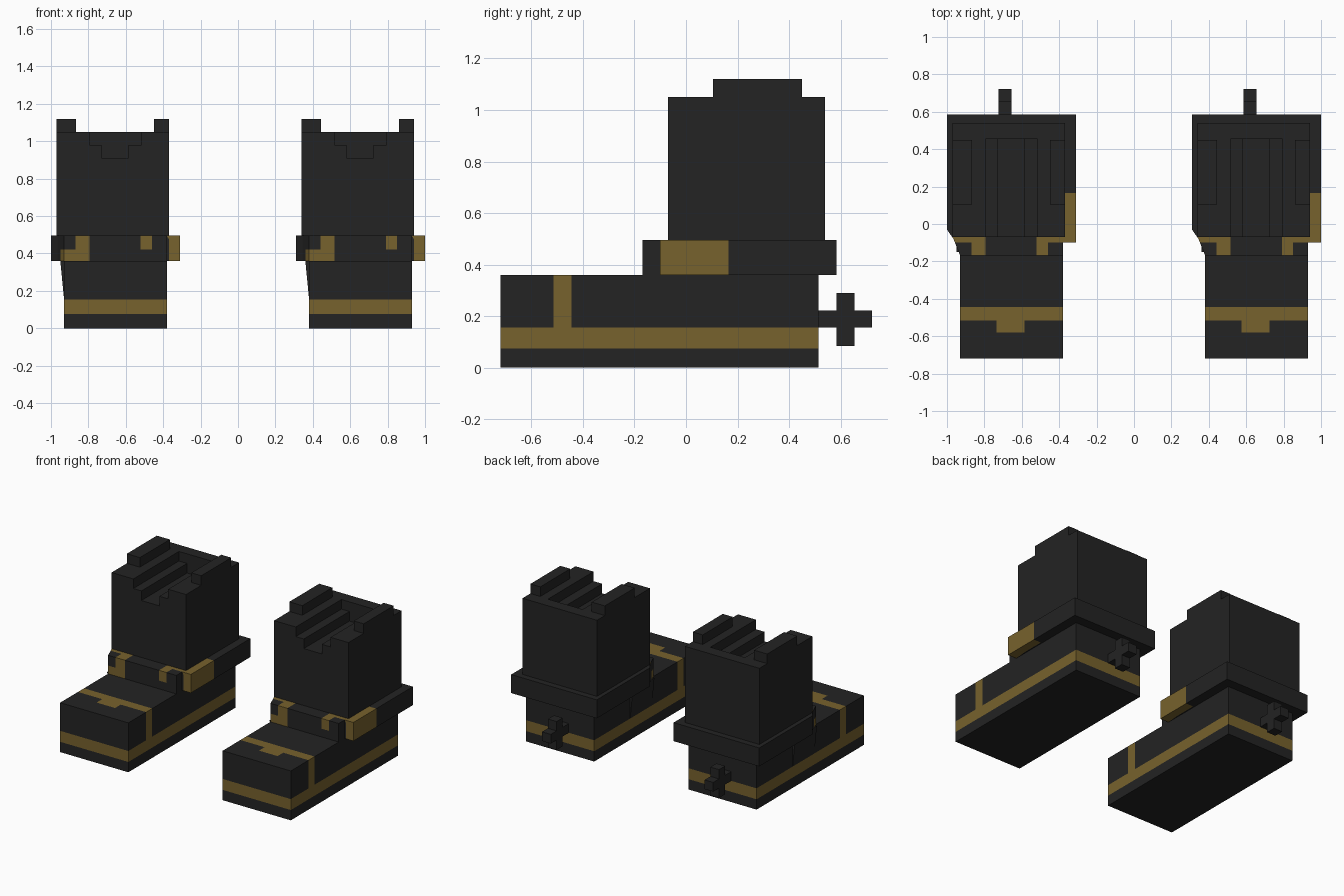
import bpy, bmesh
from mathutils import Vector

if "Cube" in bpy.data.objects:
    bpy.data.objects.remove(bpy.data.objects["Cube"])


def material(name, rgb):
    m = bpy.data.materials.new(name)
    m.diffuse_color = (*rgb, 1)
    m.use_nodes = True
    m.node_tree.nodes["Principled BSDF"].inputs["Base Color"].default_value = m.diffuse_color
    return m


MATS = [material("charcoal", (0.017, 0.017, 0.017)), material("old_gold", (0.185, 0.122, 0.026))]
AXIS = {"x": 0, "y": 1, "z": 2}


def prism(points, axis, lo, hi):
    """Extrude a 2D outline along an axis into a closed solid."""
    def place(p, d):
        return {"x": (d, p[0], p[1]), "y": (p[0], d, p[1]), "z": (p[0], p[1], d)}[axis]
    bm = bmesh.new()
    f = bm.faces.new([bm.verts.new(place(p, lo)) for p in points])
    ext = bmesh.ops.extrude_face_region(bm, geom=[f], use_keep_orig=True)["geom"]
    step = Vector((0, 0, 0))
    step[AXIS[axis]] = hi - lo
    bmesh.ops.translate(bm, vec=step, verts=[v for v in ext if isinstance(v, bmesh.types.BMVert)])
    bmesh.ops.recalc_face_normals(bm, faces=bm.faces[:])
    return bm


def box(x0, x1, y0, y1, z0, z1):
    return prism([(x0, y0), (x1, y0), (x1, y1), (x0, y1)], "z", z0, z1)


def cut(bm, **planes):
    """Split all faces along axis-aligned planes so details can be coloured."""
    bmesh.ops.triangulate(bm, faces=bm.faces[:])
    for axis, values in planes.items():
        for v in values:
            co, no = Vector((0, 0, 0)), Vector((0, 0, 0))
            co[AXIS[axis]], no[AXIS[axis]] = v, 1
            bmesh.ops.bisect_plane(bm, geom=bm.verts[:] + bm.edges[:] + bm.faces[:],
                                   dist=1e-5, plane_co=co, plane_no=no)


def finish(name, bm, gold=None):
    """Make the left boot part and its linked right boot copy."""
    bmesh.ops.recalc_face_normals(bm, faces=bm.faces[:])
    if gold:
        for f in bm.faces:
            f.material_index = int(gold(f.calc_center_median(), f.normal))
    me = bpy.data.meshes.new(name)
    bm.to_mesh(me)
    bm.free()
    for m in MATS:
        me.materials.append(m)
    for side, dx in (("left", 0), ("right", 1.31)):
        ob = bpy.data.objects.new(f"{side}_{name}", me)
        ob.location.x = dx
        bpy.context.collection.objects.link(ob)


# Foot with gold welt band, instep strap, toe tab and a heel recess underneath
foot = box(-0.93, -0.38, -0.72, 0.515, 0, 0.36)
cut(foot, z=(0.075, 0.155), y=(-0.58, -0.515, -0.445, -0.2, 0.33), x=(-0.86, -0.735, -0.585, -0.45))
heel = [f for f in foot.faces if f.normal.z < -0.5
        and -0.86 < f.calc_center_median().x < -0.45 and -0.2 < f.calc_center_median().y < 0.33]
ext = bmesh.ops.extrude_face_region(foot, geom=heel)["geom"]
bmesh.ops.translate(foot, vec=(0, 0, 0.06), verts=[v for v in ext if isinstance(v, bmesh.types.BMVert)])


def foot_gold(c, n):
    if abs(n.z) < 0.5 and 0.075 < c.z < 0.155:
        return True
    if c.z > 0.155 and -0.515 < c.y < -0.445:
        return True
    return n.z > 0.5 and c.z > 0.3 and -0.735 < c.x < -0.585 and -0.58 < c.y < -0.515


finish("foot", foot, foot_gold)

# Slanted ankle flare on the left of each foot
finish("ankle_flare", prism([(-0.925, 0.155), (-0.925, 0.36), (-0.95, 0.36), (-0.93, 0.155)], "y", -0.15, 0.1))

# Collar around the ankle, with gold clasp and front tabs
collar = prism([(-1, 0.585), (-1, -0.03), (-0.965, -0.08), (-0.93, -0.168), (-0.38, -0.168),
                (-0.38, -0.1), (-0.31, -0.1), (-0.31, 0.585)], "z", 0.36, 0.495)
cut(collar, x=(-0.95, -0.87, -0.795, -0.52, -0.46, -0.37), y=(-0.1, -0.07, 0.165), z=(0.42,))


def collar_gold(c, n):
    if c.x > -0.375 and c.y < 0.165:
        return True
    if n.z > 0.5:
        if c.y > -0.1:
            return c.y < -0.07 and (c.x < -0.795 or c.x > -0.52)
        return -0.87 < c.x < -0.795 or -0.52 < c.x < -0.46
    if n.y < -0.3 and c.y < -0.1:
        if -0.95 < c.x < -0.795:
            return c.x > -0.87 or c.z < 0.42
        return -0.52 < c.x < -0.46 and c.z > 0.42
    return False


finish("collar", collar, collar_gold)

# Shaft with a stepped groove running back from the front, closed by a back wall
finish("shaft", prism([(-0.97, 0.495), (-0.37, 0.495), (-0.37, 1.05), (-0.515, 1.05), (-0.515, 0.98),
                       (-0.585, 0.98), (-0.585, 0.91), (-0.73, 0.91), (-0.73, 0.98),
                       (-0.795, 0.98), (-0.795, 1.05), (-0.97, 1.05)], "y", -0.07, 0.455))
finish("shaft_back", box(-0.97, -0.37, 0.455, 0.54, 0.495, 1.05))

# Raised side rails on the shaft top
finish("outer_rail", box(-0.97, -0.865, 0.105, 0.45, 1.05, 1.12))
finish("inner_rail", box(-0.45, -0.37, 0.105, 0.45, 1.05, 1.12))

# Cross-shaped heel spur
finish("heel_spur", prism([(0.515, 0.155), (0.585, 0.155), (0.585, 0.083), (0.655, 0.083), (0.655, 0.155),
                           (0.722, 0.155), (0.722, 0.222), (0.655, 0.222), (0.655, 0.29), (0.585, 0.29),
                           (0.585, 0.222), (0.515, 0.222)], "x", -0.725, -0.655))
